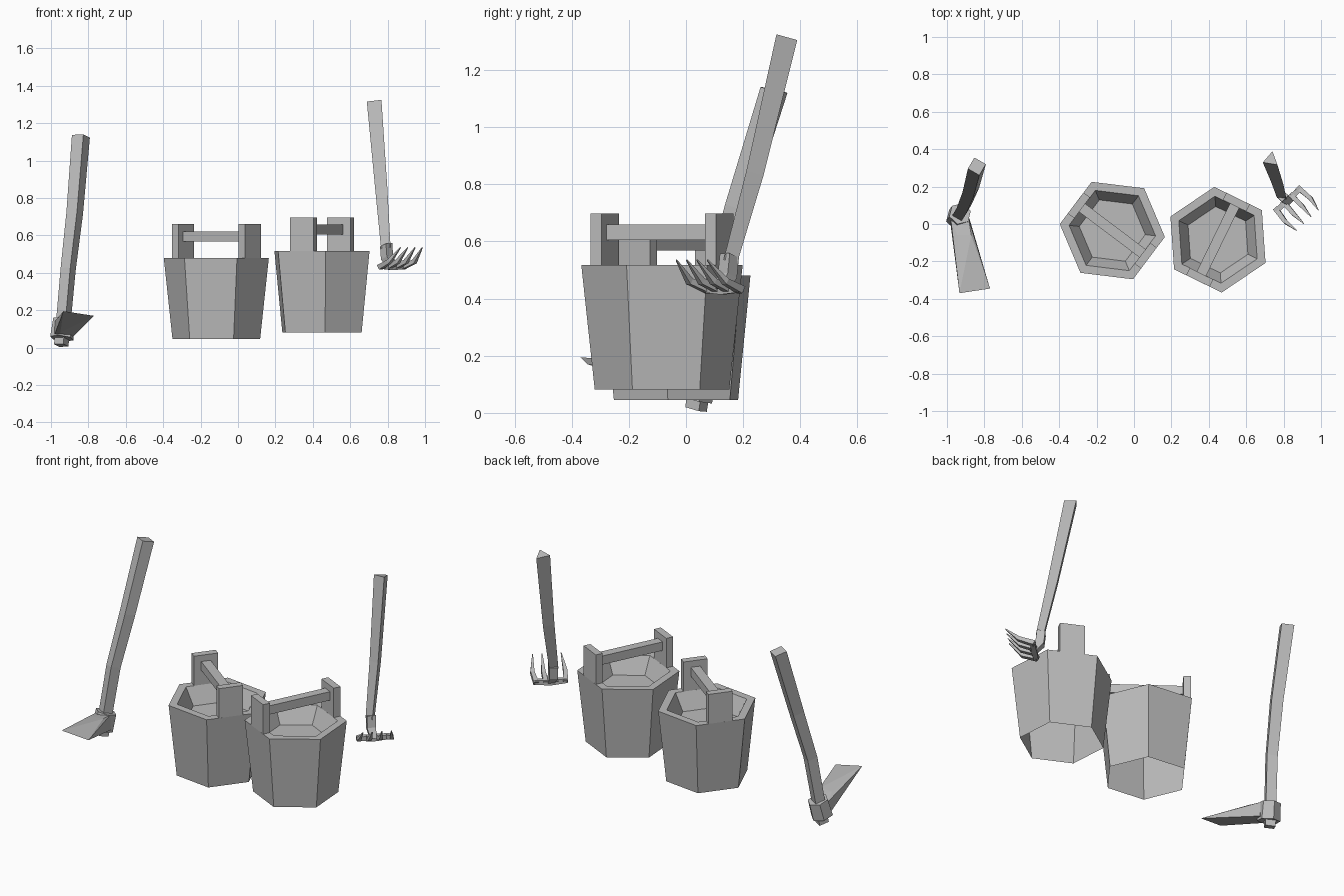
import bpy, bmesh
from math import cos, sin, pi, radians
from mathutils import Vector, Matrix

cube = bpy.data.objects.get("Cube")
if cube:
    bpy.data.objects.remove(cube, do_unlink=True)

GREY = (0.5, 0.5, 0.5, 1)
grey = bpy.data.materials.new("plain_grey")
grey.use_nodes = True
grey.diffuse_color = GREY
grey.node_tree.nodes["Principled BSDF"].inputs["Base Color"].default_value = GREY


def finish(name, bm):
    mesh = bpy.data.meshes.new(name)
    bm.to_mesh(mesh)
    bm.free()
    mesh.materials.append(grey)
    obj = bpy.data.objects.new(name, mesh)
    bpy.context.collection.objects.link(obj)
    return obj


def ring(bm, centre, radius, sides, turn, tilt=Matrix.Identity(3)):
    angles = [radians(turn) + 2 * pi * i / sides for i in range(sides)]
    return [bm.verts.new(Vector(centre) + tilt @ Vector((radius * cos(a), radius * sin(a), 0)))
            for a in angles]


def bridge(bm, low, high):
    n = len(low)
    for i in range(n):
        j = (i + 1) % n
        bm.faces.new((low[i], low[j], high[j], high[i]))


def loft(name, path, radii, sides, turn):
    """Faceted rod along a path, with its rings square to the overall direction."""
    bm = bmesh.new()
    axis = Vector(path[-1]) - Vector(path[0])
    tilt = Vector((0, 0, 1)).rotation_difference(axis).to_matrix()
    rings = [ring(bm, p, r, sides, turn, tilt) for p, r in zip(path, radii)]
    for a, b in zip(rings, rings[1:]):
        bridge(bm, a, b)
    bm.faces.new(rings[0][::-1])
    bm.faces.new(rings[-1])
    return finish(name, bm)


def box(name, centre, size, turn):
    bm = bmesh.new()
    bmesh.ops.create_cube(bm, size=1)
    bm.transform(Matrix.Translation(centre) @ Matrix.Rotation(radians(turn), 4, 'Z')
                 @ Matrix.Diagonal((*size, 1)))
    return finish(name, bm)


def hull(name, points):
    bm = bmesh.new()
    for p in points:
        bm.verts.new(p)
    bmesh.ops.convex_hull(bm, input=bm.verts)
    return finish(name, bm)


def bucket(name, x, y, z, corner, grip):
    """Six-sided bucket, open below, with a shallow inside, two posts and a bar."""
    top = z + 0.435
    bm = bmesh.new()
    levels = [(z, 0.236), (top, 0.283), (top, 0.233), (top - 0.10, 0.178)]
    rings = [ring(bm, (x, y, h), r, 6, corner) for h, r in levels]
    for a, b in zip(rings, rings[1:]):
        bridge(bm, a, b)
    bm.faces.new(rings[-1])
    finish(name + "_body", bm)

    out = Vector((cos(radians(grip)), sin(radians(grip)), 0))
    for side, label in ((1, "back"), (-1, "front")):
        centre = Vector((x, y, top + 0.09)) + out * 0.2235 * side
        box(f"{name}_{label}_post", centre, (0.043, 0.14, 0.18), grip)
    box(name + "_grip_bar", (x, y, top + 0.115), (0.41, 0.055, 0.053), grip)


bucket("left_bucket", 0.449, -0.084, 0.082, 34, 64)
bucket("right_bucket", -0.116, -0.035, 0.045, -7, 143)

# Hoe: bent handle, collar and wedge blade
loft("hoe_handle",
     [(-0.945, 0.035, 0.012), (-0.908, 0.095, 0.42), (-0.873, 0.18, 0.72), (-0.84, 0.308, 1.13)],
     [0.04, 0.042, 0.046, 0.05], 4, 15)
loft("hoe_collar", [(-0.942, 0.03, 0.05), (-0.93, 0.055, 0.15)], [0.065, 0.06], 6, 15)
hull("hoe_blade",
     [(-0.985, 0.03, 0.06), (-0.88, 0.03, 0.06), (-0.98, 0.03, 0.14), (-0.885, 0.03, 0.15),
      (-0.95, -0.06, 0.08), (-0.865, -0.06, 0.09), (-0.945, -0.06, 0.16), (-0.87, -0.06, 0.165),
      (-0.933, -0.37, 0.195), (-0.77, -0.345, 0.17)])

# Fork: three-sided handle, socket, crossbar and four curved tines
loft("fork_handle",
     [(0.793, 0.15, 0.53), (0.77, 0.235, 0.84), (0.732, 0.345, 1.315)],
     [0.03, 0.038, 0.046], 3, 80)
loft("fork_socket",
     [(0.828, 0.125, 0.43), (0.797, 0.145, 0.48), (0.792, 0.152, 0.55)],
     [0.026, 0.034, 0.034], 4, 0)
across = Vector((0.73, 0.68, 0))
forward = Vector((0.68, -0.73, 0))
root = Vector((0.825, 0.13, 0))
loft("fork_crossbar",
     [root - across * 0.09 + Vector((0, 0, 0.435)), root + Vector((0, 0, 0.43)),
      root + across * 0.09 + Vector((0, 0, 0.435))], [0.018, 0.022, 0.018], 4, 0)
for i in range(4):
    offset = (i - 1.5) / 1.5
    path = [root + across * offset * spread + forward * reach + Vector((0, 0, height))
            for spread, reach, height in ((0.082, -0.01, 0.43), (0.092, 0.075, 0.46), (0.08, 0.15, 0.535))]
    loft(f"fork_tine_{i + 1}", path, [0.02, 0.016, 0.003], 4, 0)
